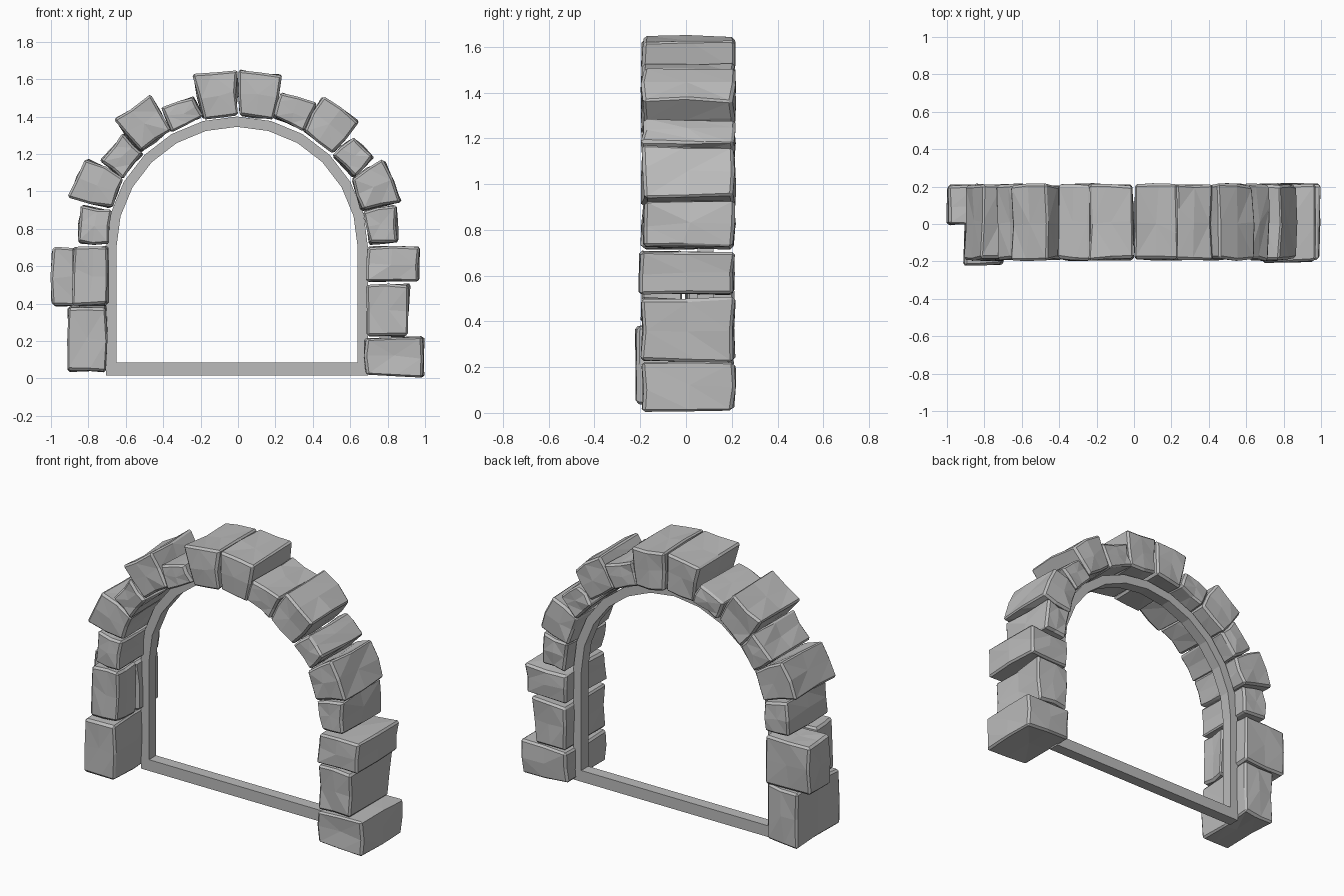
import bpy, bmesh, math, random
from mathutils import Vector

random.seed(7)
cube = bpy.data.objects.get("Cube")
if cube:
    bpy.data.objects.remove(cube, do_unlink=True)

GREY = 0.5
stone_mat = bpy.data.materials.new("stone grey")
stone_mat.use_nodes = True
stone_mat.diffuse_color = (GREY, GREY, GREY, 1)
stone_mat.node_tree.nodes["Principled BSDF"].inputs["Base Color"].default_value = (GREY, GREY, GREY, 1)


def finish(name, bm):
    bmesh.ops.recalc_face_normals(bm, faces=bm.faces[:])
    mesh = bpy.data.meshes.new(name)
    bm.to_mesh(mesh)
    bm.free()
    mesh.materials.append(stone_mat)
    obj = bpy.data.objects.new(name, mesh)
    bpy.context.scene.collection.objects.link(obj)
    return obj


def prism(bm, outline, front, back):
    """Extrude an (x, z) outline from y = front to y = back."""
    face = bm.faces.new([bm.verts.new((x, front, z)) for x, z in outline])
    out = bmesh.ops.extrude_face_region(bm, geom=[face])
    verts = [g for g in out["geom"] if isinstance(g, bmesh.types.BMVert)]
    bmesh.ops.translate(bm, verts=verts, vec=(0, back - front, 0))


def stone(name, outline, front=-0.19, back=0.21):
    """Rough hewn block: a prism with uneven mid points and chipped edges."""
    bm = bmesh.new()
    prism(bm, outline, front, back)
    corners = set(bm.verts)
    bmesh.ops.subdivide_edges(bm, edges=bm.edges[:], cuts=1, use_grid_fill=True)
    for v in bm.verts:
        amount = 0.004 if v in corners else 0.009
        v.co += Vector([random.uniform(-amount, amount) for _ in range(3)])
        v.co.z = max(v.co.z, 0)
    bmesh.ops.triangulate(bm, faces=bm.faces[:])
    obj = finish(name, bm)
    bevel = obj.modifiers.new("chipped edges", "BEVEL")
    bevel.width = 0.012
    bevel.segments = 1
    bevel.limit_method = "ANGLE"
    bevel.angle_limit = math.radians(45)


# Right jamb (-x)
stone("right_base_stone", [(-.91, .04), (-.70, .04), (-.70, .385), (-.905, .385)], -.215, .2)
stone("right_front_stone", [(-.88, .395), (-.695, .395), (-.69, .705), (-.88, .705)], -.19, -.02)
stone("right_back_stone", [(-.995, .39), (-.70, .39), (-.70, .70), (-.995, .70)], 0, .205)

# Left jamb (+x)
stone("left_base_stone", [(.68, .215), (.99, .22), (.99, .01), (.68, .02)])
stone("left_middle_stone", [(.69, .50), (.915, .50), (.905, .23), (.69, .23)])
stone("left_upper_stone", [(.69, .70), (.965, .70), (.965, .525), (.69, .515)], -.2, .21)

# Arch stones, springing to crown on each side
right_arch = [
    [(-.835, .925), (-.675, .90), (-.69, .715), (-.86, .73)],
    [(-.815, 1.18), (-.615, 1.075), (-.675, .91), (-.91, .97)],
    [(-.61, 1.305), (-.505, 1.2), (-.62, 1.07), (-.73, 1.16)],
    [(-.47, 1.515), (-.36, 1.33), (-.525, 1.21), (-.66, 1.38)],
    [(-.235, 1.51), (-.19, 1.4), (-.36, 1.32), (-.41, 1.44)],
    [(-.24, 1.62), (-.005, 1.65), (-.005, 1.41), (-.185, 1.39)],
]
left_arch = [
    [(.84, .925), (.86, .73), (.70, .72), (.675, .895)],
    [(.78, 1.17), (.875, .945), (.665, .90), (.605, 1.07)],
    [(.61, 1.29), (.725, 1.185), (.625, 1.075), (.505, 1.19)],
    [(.455, 1.51), (.64, 1.37), (.51, 1.21), (.35, 1.33)],
    [(.235, 1.53), (.42, 1.465), (.355, 1.315), (.19, 1.40)],
    [(.005, 1.645), (.235, 1.62), (.195, 1.385), (.005, 1.41)],
]
for side, outlines in (("right", right_arch), ("left", left_arch)):
    for i, outline in enumerate(outlines, 1):
        stone(f"{side}_arch_stone_{i}", outline)


# Thin frame inside the stones: posts, faceted arch and sill
def arch_line(radius, foot):
    arc = [math.pi * i / 12 for i in range(13)]
    points = [(radius * math.cos(a) - .005, .70 + radius * math.sin(a)) for a in arc]
    return [(radius - .005, foot)] + points + [(-radius - .005, foot)]


bm = bmesh.new()
outer, inner = arch_line(.70, .015), arch_line(.645, .085)
rings = [[bm.verts.new((x, y, z)) for x, z in line]
         for line, y in ((outer, .05), (inner, .05), (inner, .12), (outer, .12))]
for a, b in zip(rings, rings[1:] + rings[:1]):
    count = len(a)
    for i in range(count):
        j = (i + 1) % count
        bm.faces.new((a[i], a[j], b[j], b[i]))
finish("inner_frame", bm)
